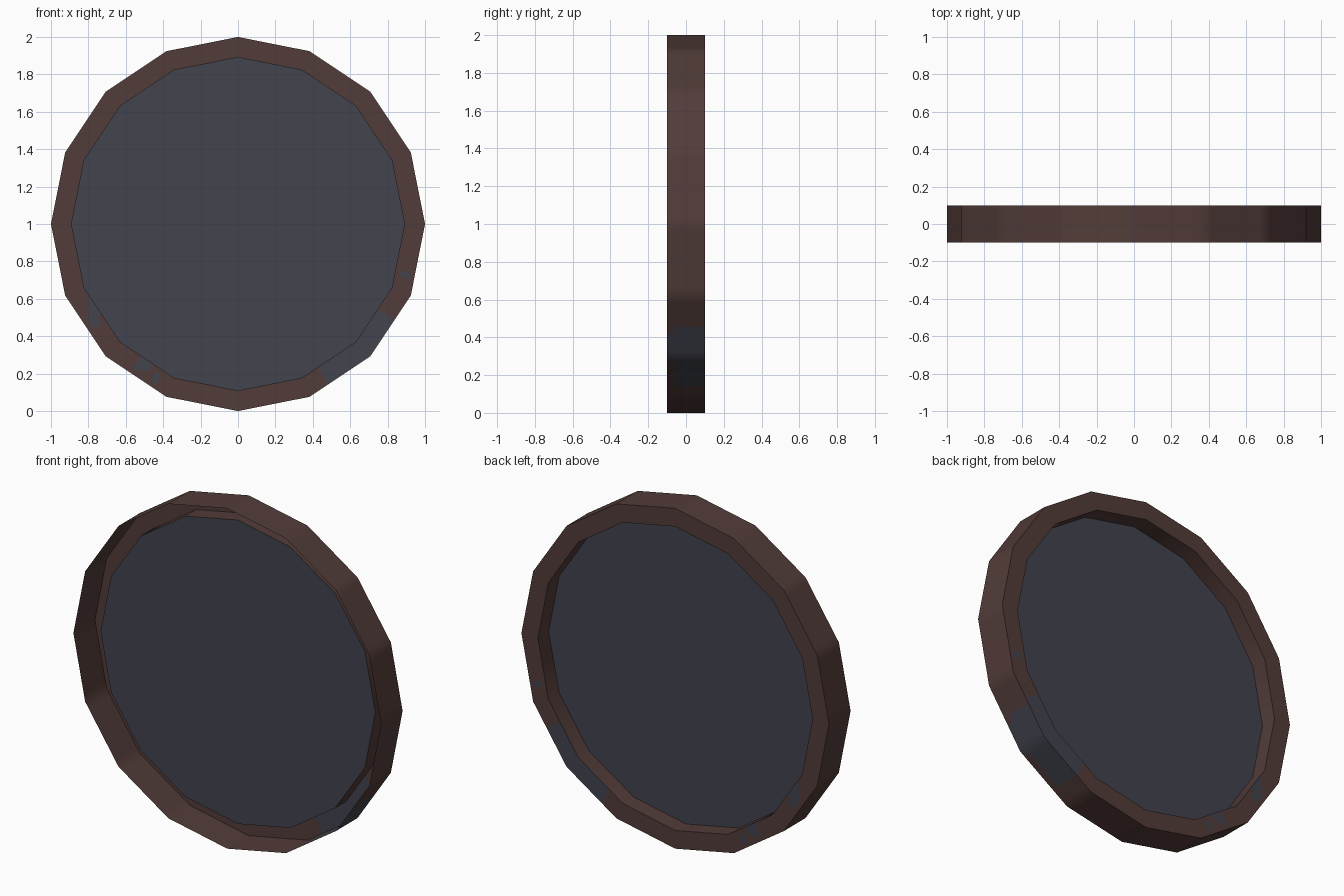
import bpy, bmesh, math

if "Cube" in bpy.data.objects:
    bpy.data.objects.remove(bpy.data.objects["Cube"])

SIDES = 16
CENTRE_Z = 1.0


def material(name, rgb):
    m = bpy.data.materials.new(name)
    m.diffuse_color = (*rgb, 1.0)
    m.use_nodes = True
    m.node_tree.nodes["Principled BSDF"].inputs["Base Color"].default_value = m.diffuse_color
    return m


brown = material("dark brown", (0.084, 0.045, 0.041))
slate = material("slate blue", (0.055, 0.056, 0.076))


def rim_point(s, r, y):
    """Point on the polygon outline; s counts sides, fractions lie on the straight edge."""
    k = math.floor(s)
    t = s - k
    a, b = (math.tau * (k + i) / SIDES for i in (0, 1))
    x = r * ((1 - t) * math.cos(a) + t * math.cos(b))
    z = r * ((1 - t) * math.sin(a) + t * math.sin(b))
    return (x, y, CENTRE_Z + z)


def band(bm, start, end, along, across):
    """Closed polygonal strip between two (radius, y) outlines."""
    n = SIDES * along
    rows = []
    for j in range(across + 1):
        f = j / across
        r = start[0] + (end[0] - start[0]) * f
        y = start[1] + (end[1] - start[1]) * f
        rows.append([bm.verts.new(rim_point(i / along, r, y)) for i in range(n)])
    for lo, hi in zip(rows, rows[1:]):
        for i in range(n):
            j = (i + 1) % n
            bm.faces.new((lo[i], hi[i], hi[j], lo[j]))


# small worn spots on the back flange: x, z, half width, half height
SPOTS = [(-0.765, 0.52, 0.035, 0.06), (-0.50, 0.25, 0.05, 0.025),
         (-0.44, 0.175, 0.035, 0.03), (0.895, 0.73, 0.02, 0.025)]


def is_worn(c, wall):
    angle = math.degrees(math.atan2(c.z - CENTRE_Z, c.x))
    if wall:
        if c.x < 0:
            return False
        return (0.28 < c.z < 0.47 and (c.y > -0.06 or c.z < 0.43)) or \
               (0.15 < c.z <= 0.28 and c.y > -0.04)
    if -61 < angle < -32:
        return True
    return any(abs(c.x - x) < w and abs(c.z - z) < h for x, z, w, h in SPOTS)


def finish(bm, name, mats, smooth=True):
    mesh = bpy.data.meshes.new(name)
    bm.to_mesh(mesh)
    bm.free()
    for m in mats:
        mesh.materials.append(m)
    ob = bpy.data.objects.new(name, mesh)
    bpy.context.collection.objects.link(ob)
    if smooth:
        bpy.ops.object.select_all(action='DESELECT')
        ob.select_set(True)
        bpy.context.view_layer.objects.active = ob
        bpy.ops.object.shade_smooth_by_angle(angle=math.radians(30))
    return ob


# outer wall, full depth
bm = bmesh.new()
band(bm, (1.0, 0.1), (1.0, -0.1), 10, 5)
for f in bm.faces:
    f.material_index = int(is_worn(f.calc_center_median(), True))
finish(bm, "outer_wall", [brown, slate])

# back flange; the channel is open towards the front
bm = bmesh.new()
band(bm, (0.893, 0.1), (1.0, 0.1), 10, 4)
for f in bm.faces:
    f.material_index = int(is_worn(f.calc_center_median(), False))
finish(bm, "back_flange", [brown, slate])

# inner wall from the flange to the recessed panel
bm = bmesh.new()
band(bm, (0.893, 0.0), (0.893, 0.1), 1, 1)
finish(bm, "inner_wall", [brown])

# flat panel closing the ring
bm = bmesh.new()
bm.faces.new([bm.verts.new(rim_point(k, 0.893, 0.0)) for k in reversed(range(SIDES))])
bm.normal_update()
if bm.faces[:][0].normal.y < 0:
    bmesh.ops.reverse_faces(bm, faces=bm.faces[:])
finish(bm, "panel", [slate], smooth=False)

# make the wall directions consistent: outer wall outward, flange back, inner wall inward
for name, want in (("outer_wall", "out"), ("back_flange", "back"), ("inner_wall", "in")):
    mesh = bpy.data.objects[name].data
    p = mesh.polygons[0]
    n = p.normal
    radial = n.x * p.center.x + n.z * (p.center.z - CENTRE_Z)
    good = {"out": radial > 0, "back": n.y > 0, "in": radial < 0}[want]
    if not good:
        mesh.flip_normals()
